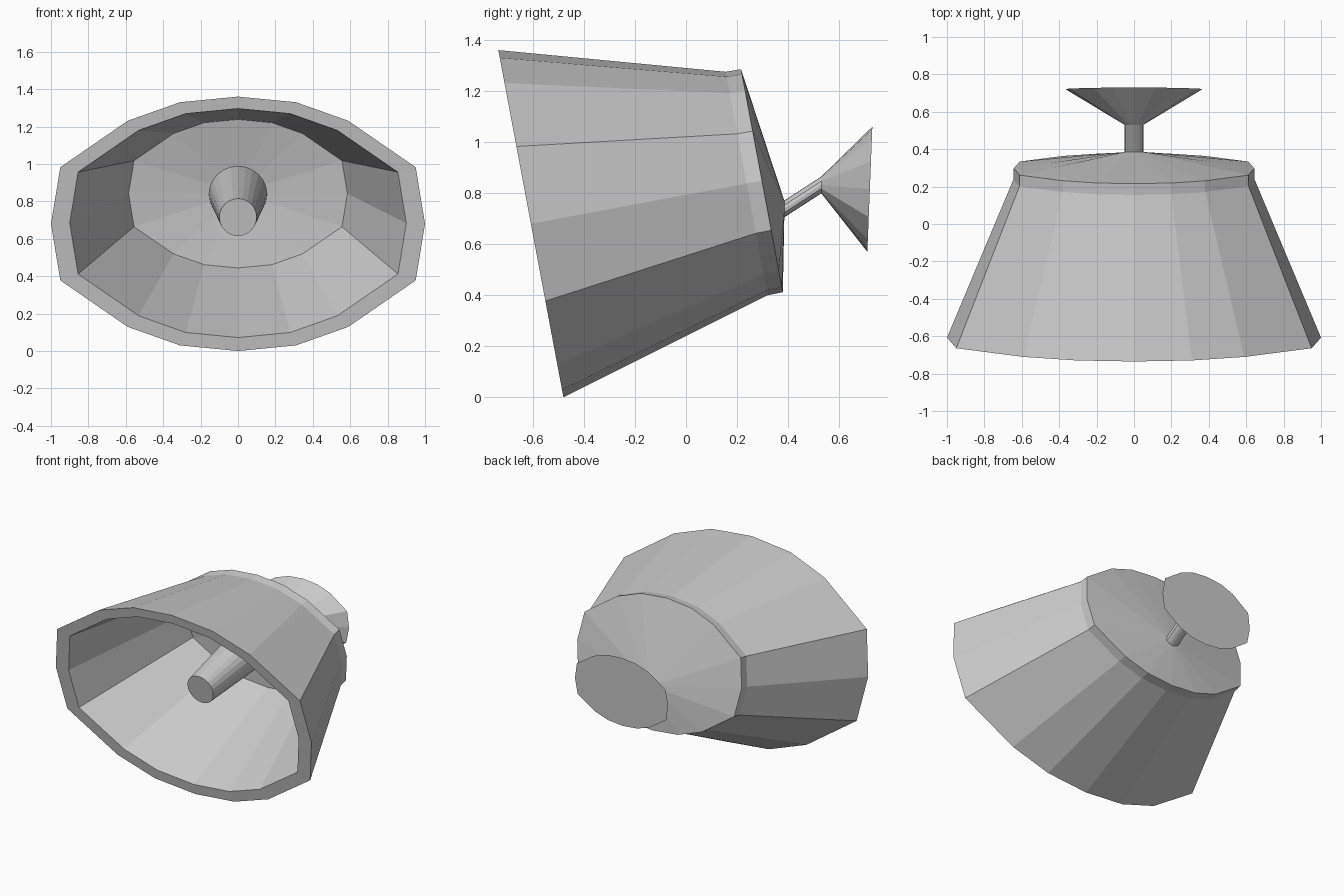
import bpy, bmesh, math

if "Cube" in bpy.data.objects:
    bpy.data.objects.remove(bpy.data.objects["Cube"])

# Quarter outline of the squashed 16-sided lamp section (unit size)
QUARTER = [(1, 0), (.95, .445), (.59, .81), (.31, .956), (0, 1)]
HALF = QUARTER + [(-x, z) for x, z in QUARTER[-2::-1]]
OVAL = HALF + [(x, -z) for x, z in HALF[-2:0:-1]]
ROUND = [(math.cos(math.tau * i / 24), math.sin(math.tau * i / 24)) for i in range(24)]
TILT = 0.1875   # lean of the lamp opening, dy per dz


def loft(name, section, rings):
    """Skin closed rings given as (y, z, half width, half height, lean)."""
    bm = bmesh.new()
    loops = [[bm.verts.new((w * px, y - lean * h * pz, z + h * pz)) for px, pz in section]
             for y, z, w, h, lean in rings]
    n = len(section)
    for a, b in zip(loops, loops[1:]):
        for i in range(n):
            j = (i + 1) % n
            bm.faces.new((a[i], a[j], b[j], b[i]))
    bm.faces.new(loops[0])
    bm.faces.new(loops[-1])
    bmesh.ops.recalc_face_normals(bm, faces=bm.faces)
    mesh = bpy.data.meshes.new(name)
    bm.to_mesh(mesh)
    bm.free()
    obj = bpy.data.objects.new(name, mesh)
    bpy.context.collection.objects.link(obj)
    return obj


# Hollow lamp housing: inner floor, inner wall, rim, outer wall, rear cone
loft("lamp_housing", OVAL, [
    (0.300, 0.845, 0.12, 0.08, TILT),
    (0.256, 0.841, 0.585, 0.397, TILT),
    (-0.6075, 0.684, 0.90, 0.612, TILT),
    (-0.6075, 0.680, 1.00, 0.680, TILT),
    (0.2375, 0.8375, 0.645, 0.4375, TILT),
    (0.2975, 0.8485, 0.643, 0.4365, TILT),
    (0.385, 0.738, 0.05, 0.033, 0),
])

# Stem flaring out into the wall plate
loft("mounting_stem", OVAL, [
    (0.385, 0.738, 0.05, 0.033, 0),
    (0.530, 0.832, 0.05, 0.033, 0),
    (0.720, 0.815, 0.365, 0.245, -0.04),
])

# Tapered bulb inside the housing
loft("bulb", ROUND, [
    (0.290, 0.838, 0.155, 0.150, TILT),
    (-0.420, 0.715, 0.10, 0.10, TILT),
])
